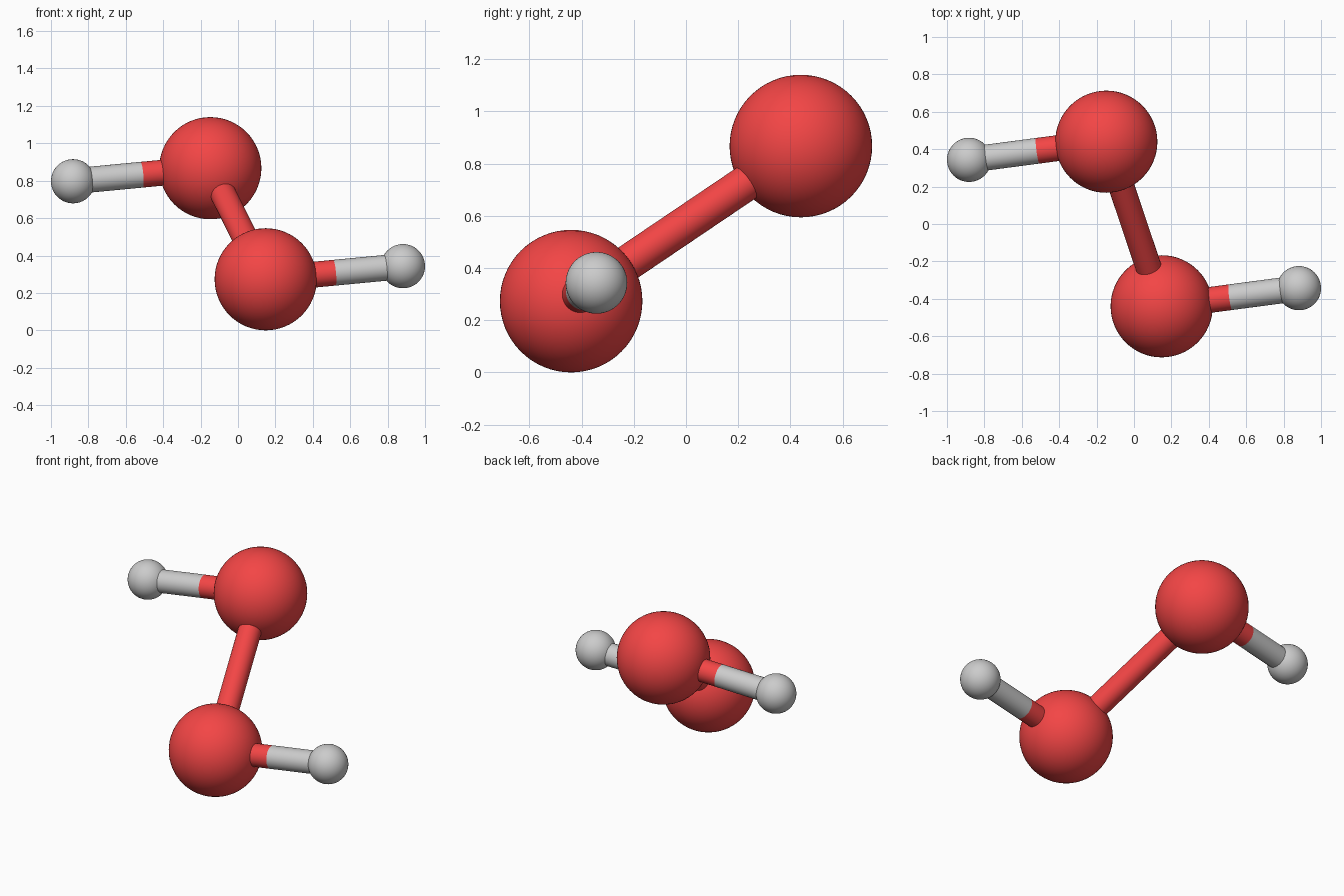
import bpy
from mathutils import Vector

if "Cube" in bpy.data.objects:
    bpy.data.objects.remove(bpy.data.objects["Cube"])

O_R, H_R, BOND_R = 0.273, 0.118, 0.069
MID = Vector((0, 0, 0.57))
O_OFF = Vector((0.148, -0.44, -0.297))
H_OFF = Vector((0.882, -0.343, -0.227))

red = bpy.data.materials.new("red")
red.diffuse_color = (0.9, 0.06, 0.06, 1)
red.use_nodes = True
red.node_tree.nodes["Principled BSDF"].inputs["Base Color"].default_value = red.diffuse_color


def finish(name, mat):
    ob = bpy.context.object
    ob.name = name
    if mat:
        ob.data.materials.append(mat)
    bpy.ops.object.shade_smooth_by_angle()


def ball(name, centre, radius, mat=None):
    bpy.ops.mesh.primitive_uv_sphere_add(segments=64, ring_count=32, radius=radius, location=centre)
    finish(name, mat)


def rod(name, a, b, mat=None):
    d = b - a
    bpy.ops.mesh.primitive_cylinder_add(vertices=48, radius=BOND_R, depth=d.length,
                                        location=(a + b) / 2,
                                        rotation=d.to_track_quat('Z', 'Y').to_euler())
    finish(name, mat)


# Two point-symmetric halves: large ball, small ball and two-tone rod
for side, s in (("lower", 1), ("upper", -1)):
    o = MID + s * O_OFF
    h = MID + s * H_OFF
    half = (o + h) / 2
    ball(side + "_large_ball", o, O_R, red)
    ball(side + "_small_ball", h, H_R)
    rod(side + "_red_rod", o, half, red)
    rod(side + "_grey_rod", half, h)

# Central rod joining the large balls
rod("central_rod", MID + O_OFF, MID - O_OFF, red)
